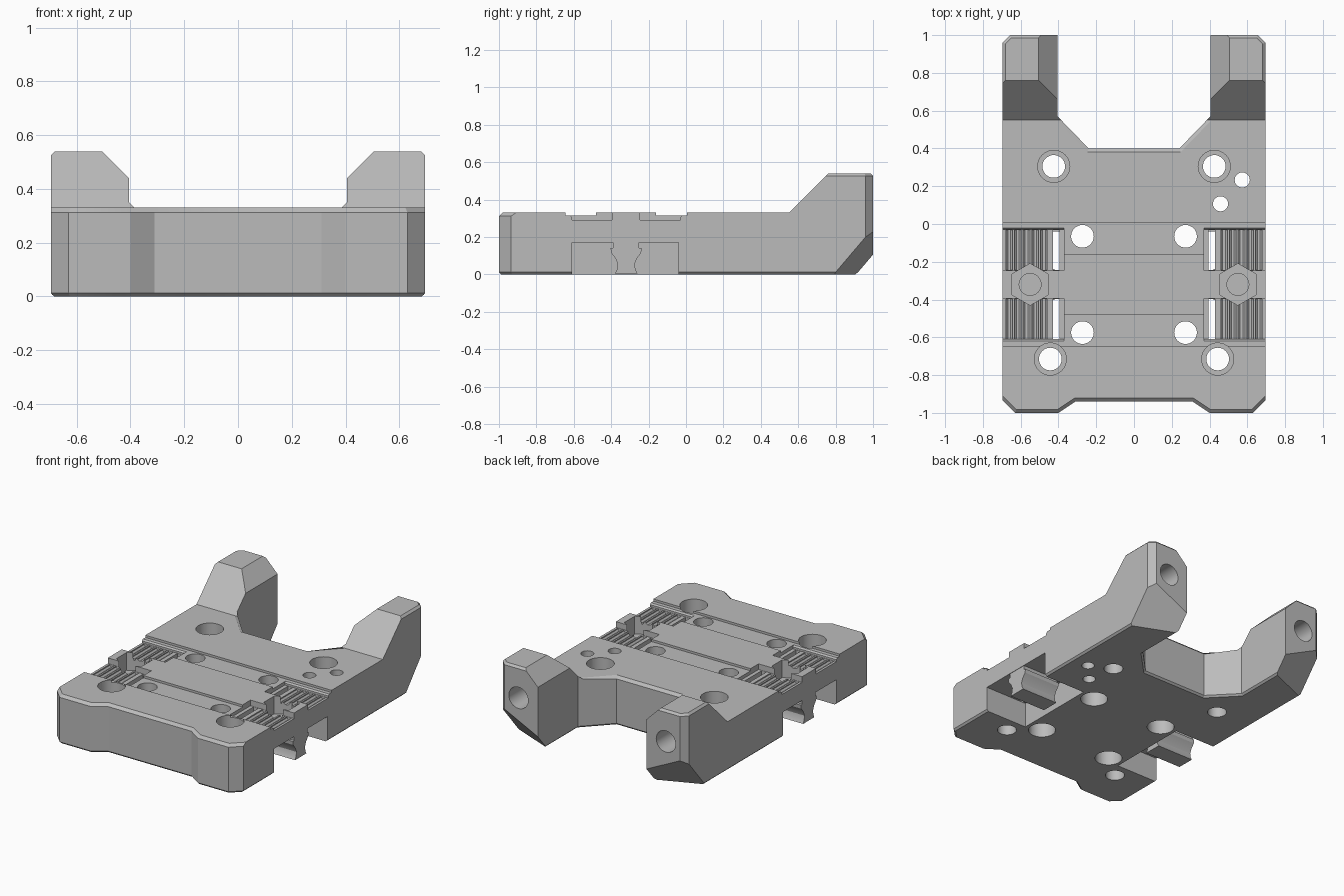
import bpy, bmesh, math
from mathutils import Vector

cube = bpy.data.objects.get("Cube")
if cube:
    bpy.data.objects.remove(cube, do_unlink=True)

grey = bpy.data.materials.new("plain grey")
grey.use_nodes = True
grey.diffuse_color = (0.5, 0.5, 0.5, 1)
grey.node_tree.nodes["Principled BSDF"].inputs["Base Color"].default_value = (0.5, 0.5, 0.5, 1)

SIDES = (1, -1)
MID = -0.32  # y of the clamp centre line


def prism(bm, axis, pts, a, b):
    """Extrude a 2D outline along an axis from a to b."""
    def place(p, t):
        return {"x": (t, p[0], p[1]), "y": (p[0], t, p[1]), "z": (p[0], p[1], t)}[axis]
    low = [bm.verts.new(place(p, a)) for p in pts]
    high = [bm.verts.new(place(p, b)) for p in pts]
    n = len(pts)
    bm.faces.new(low)
    bm.faces.new(high[::-1])
    for i in range(n):
        j = (i + 1) % n
        bm.faces.new((low[j], low[i], high[i], high[j]))


def box(bm, x, y, z):
    prism(bm, "z", [(x[0], y[0]), (x[1], y[0]), (x[1], y[1]), (x[0], y[1])], *z)


def ring(cx, cy, r, n=32, turn=0.0):
    return [(cx + r * math.cos(turn + 2 * math.pi * i / n),
             cy + r * math.sin(turn + 2 * math.pi * i / n)) for i in range(n)]


def finish(name, bm):
    bmesh.ops.recalc_face_normals(bm, faces=bm.faces[:])
    mesh = bpy.data.meshes.new(name)
    bm.to_mesh(mesh)
    bm.free()
    ob = bpy.data.objects.new(name, mesh)
    bpy.context.collection.objects.link(ob)
    mesh.materials.append(grey)
    return ob


def combine(target, bm, operation="DIFFERENCE"):
    tool = finish("cutter", bm)
    tool.hide_render = True
    mod = target.modifiers.new("cut", "BOOLEAN")
    mod.operation, mod.solver, mod.object = operation, "EXACT", tool
    bpy.context.view_layer.objects.active = target
    bpy.ops.object.modifier_apply(modifier=mod.name)
    bpy.data.objects.remove(tool, do_unlink=True)


# Body: plan outline crossed with the side profile
half = [(0.31, -0.94), (0.40, -1.0), (0.63, -1.0), (0.695, -0.935),
        (0.695, 0.96), (0.655, 1.0), (0.405, 1.0), (0.405, 0.57), (0.24, 0.40)]
bm = bmesh.new()
prism(bm, "z", half + [(-x, y) for x, y in reversed(half)], 0, 0.6)
body = finish("carriage_body", bm)
bm = bmesh.new()
prism(bm, "x", [(-1.1, 0), (1.1, 0), (1.1, 0.54), (0.76, 0.54), (0.55, 0.33), (-1.1, 0.33)], -1, 1)
combine(body, bm, "INTERSECT")

# Small chamfers along the outline
bm = bmesh.new()
bm.from_mesh(body.data)
bmesh.ops.dissolve_limit(bm, angle_limit=0.01, verts=bm.verts[:], edges=bm.edges[:])


def chamfer(test, width):
    chosen = []
    for e in bm.edges:
        m = (e.verts[0].co + e.verts[1].co) / 2
        if abs(e.verts[0].co.z - e.verts[1].co.z) < 0.001 and test(m):
            chosen.append(e)
    bmesh.ops.bevel(bm, geom=chosen, offset=width, segments=1, affect="EDGES", clamp_overlap=True)


chamfer(lambda m: m.z < 0.001, 0.012)
chamfer(lambda m: abs(m.z - 0.33) < 0.001 and
        (m.y < -0.93 or (abs(m.x) < 0.4 and 0.39 < m.y < 0.54)), 0.018)
chamfer(lambda m: abs(m.z - 0.54) < 0.001 and m.y > 0.78 and
        (abs(m.x) > 0.6 or m.y > 0.99), 0.014)

# Slanted cut on the lower outer end of each arm
for s in SIDES:
    cut = bmesh.ops.bisect_plane(
        bm, geom=bm.verts[:] + bm.edges[:] + bm.faces[:], dist=1e-5, clear_outer=True,
        plane_co=(s * 0.695, 0.79, 0), plane_no=Vector((s * 0.024, 0.058, -0.0493)).normalized())
    rim = [g for g in cut["geom_cut"] if isinstance(g, bmesh.types.BMEdge)]
    bmesh.ops.holes_fill(bm, edges=rim, sides=0)
bmesh.ops.recalc_face_normals(bm, faces=bm.faces[:])
bm.to_mesh(body.data)
bm.free()

# Inner chamfers on the arms and bolt bores in their back ends
bm = bmesh.new()
for s in SIDES:
    prism(bm, "y", [(s * 0.395, 0.43), (s * 0.525, 0.56), (s * 0.395, 0.56)], 0.5, 1.1)
    prism(bm, "y", ring(s * 0.55, 0.33, 0.072), 0.70, 1.1)
combine(body, bm)

# Shallow steps beside the raised centre, and the pockets below
bm = bmesh.new()
box(bm, (-0.8, 0.8), (-0.645, -0.48), (0.315, 0.4))
box(bm, (-0.8, 0.8), (-0.16, 0.005), (0.315, 0.4))
for s in SIDES:
    box(bm, (s * 0.38, s * 0.8), (-0.61, -0.04), (-0.1, 0.17))
combine(body, bm)

# Strap channels with a sloped outer lip
bm = bmesh.new()
for s in SIDES:
    for t in SIDES:
        lip = [(0.325, 0.345), (0.29, 0.305), (0.29, 0.292), (0.075, 0.292), (0.075, 0.345)]
        prism(bm, "x", [(MID + t * y, z) for y, z in lip], s * 0.37, s * 0.8)
combine(body, bm)

# Grooves across the channels and slits through their floors
bm = bmesh.new()
for s in SIDES:
    for t in SIDES:
        y = (MID + t * 0.077, MID + t * 0.288)
        box(bm, (s * 0.395, s * 0.43), y, (0.1, 0.32))
        for i in range(5):
            prism(bm, "y", ring(s * (0.477 + 0.046 * i), 0.292, 0.019, 8, math.pi / 8), *y)
combine(body, bm)

# Hexagonal nut recesses and their bolt holes
bm = bmesh.new()
for s in SIDES:
    prism(bm, "z", ring(s * 0.55, MID, 0.11, 6, math.pi / 2), 0.21, 0.5)
combine(body, bm)
bm = bmesh.new()
for s in SIDES:
    prism(bm, "z", ring(s * 0.55, MID, 0.058), 0.1, 0.3)
combine(body, bm)

# Vertical through holes
bm = bmesh.new()
bores = bmesh.new()
for s in SIDES:
    for x, y, upper in ((0.425, 0.305, True), (0.443, -0.715, True),
                        (0.273, -0.065, False), (0.273, -0.575, False)):
        prism(bm, "z", ring(s * x, y, 0.06), -0.1, 0.5)
        prism(bores, "z", ring(s * x, y, 0.085), *((0.2, 0.5) if upper else (-0.1, 0.14)))
for x, y in ((0.573, 0.233), (0.458, 0.107)):
    prism(bm, "z", ring(x, y, 0.04), -0.1, 0.5)
combine(body, bm)
combine(body, bores)

# Waisted clamp keys hanging in the side pockets
waist = [(0.07, 0.172), (0.07, 0.142), (0.083, 0.14), (0.08, 0.115), (0.057, 0.085),
         (0.045, 0.055), (0.05, 0.025), (0.06, 0.005)]
keys = []
for s, side in zip(SIDES, ("left", "right")):
    bm = bmesh.new()
    prism(bm, "x", [(MID + y, z) for y, z in waist] +
          [(MID - y, z) for y, z in reversed(waist)], s * 0.42, s * 0.692)
    keys.append(finish("clamp_key_" + side, bm))

for ob in [body] + keys:
    bpy.ops.object.select_all(action="DESELECT")
    ob.select_set(True)
    bpy.context.view_layer.objects.active = ob
    bpy.ops.object.shade_smooth_by_angle(angle=math.radians(25))
